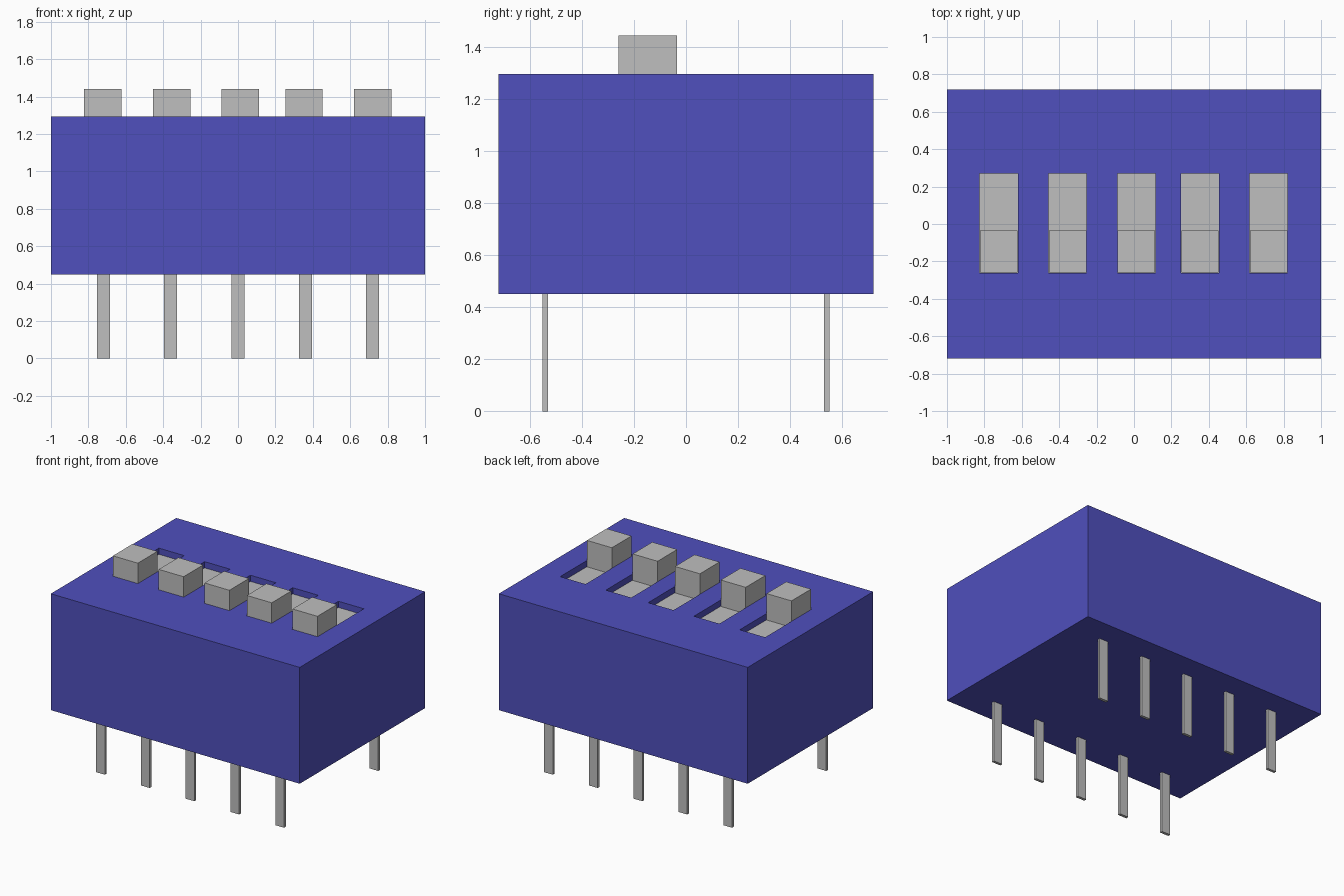
import bpy
import bmesh
from mathutils import Matrix, Vector

cube = bpy.data.objects.get("Cube")
if cube:
    bpy.data.objects.remove(cube, do_unlink=True)


def make_material(name, color):
    mat = bpy.data.materials.new(name)
    mat.use_nodes = True
    mat.diffuse_color = color
    mat.node_tree.nodes["Principled BSDF"].inputs["Base Color"].default_value = color
    return mat


def make_boxes(name, boxes, mat):
    """One object holding boxes given as (low corner, high corner)."""
    bm = bmesh.new()
    for low, high in boxes:
        low, high = Vector(low), Vector(high)
        matrix = Matrix.Translation((low + high) / 2) @ Matrix.Diagonal((*(high - low), 1))
        bmesh.ops.create_cube(bm, size=1, matrix=matrix)
    mesh = bpy.data.meshes.new(name)
    bm.to_mesh(mesh)
    bm.free()
    mesh.materials.append(mat)
    obj = bpy.data.objects.new(name, mesh)
    bpy.context.collection.objects.link(obj)
    return obj


blue = make_material("housing blue", (0.08, 0.08, 0.51, 1))
grey = make_material("light grey", (0.52, 0.52, 0.52, 1))

BOTTOM, TOP = 0.45, 1.295
SLOT_FLOOR = 1.25
SLOT_FRONT, SLOT_BACK, SLOT_HALF = -0.262, 0.27, 0.102
switch_x = (-0.723, -0.355, 0.013, 0.353, 0.72)

# Housing with five slots cut into its top
housing = make_boxes("housing", [((-1, -0.72, BOTTOM), (1, 0.72, TOP))], blue)
cutter = make_boxes("slot_cutter", [((x - SLOT_HALF, SLOT_FRONT, SLOT_FLOOR - 0.01),
                                     (x + SLOT_HALF, SLOT_BACK, TOP + 0.1)) for x in switch_x], blue)
cutter.hide_render = True
cut = housing.modifiers.new("slots", "BOOLEAN")
cut.operation = "DIFFERENCE"
cut.solver = "EXACT"
cut.object = cutter
bpy.context.view_layer.objects.active = housing
bpy.ops.object.modifier_apply(modifier=cut.name)
bpy.data.objects.remove(cutter, do_unlink=True)

# Slot floors and sliders, all pushed to the front
for i, x in enumerate(switch_x, 1):
    make_boxes(f"slot_floor_{i}", [((x - SLOT_HALF, SLOT_FRONT, SLOT_FLOOR - 0.009),
                                    (x + SLOT_HALF, SLOT_BACK, SLOT_FLOOR))], grey)
    make_boxes(f"slider_{i}", [((x - 0.1, -0.26, SLOT_FLOOR), (x + 0.1, -0.035, 1.442))], grey)

# Two rows of flat pins
for row, y in (("front", -0.54), ("back", 0.54)):
    for i in range(5):
        x = (i - 2) * 0.36
        make_boxes(f"{row}_pin_{i + 1}", [((x - 0.035, y - 0.01, 0), (x + 0.035, y + 0.01, BOTTOM))], grey)
